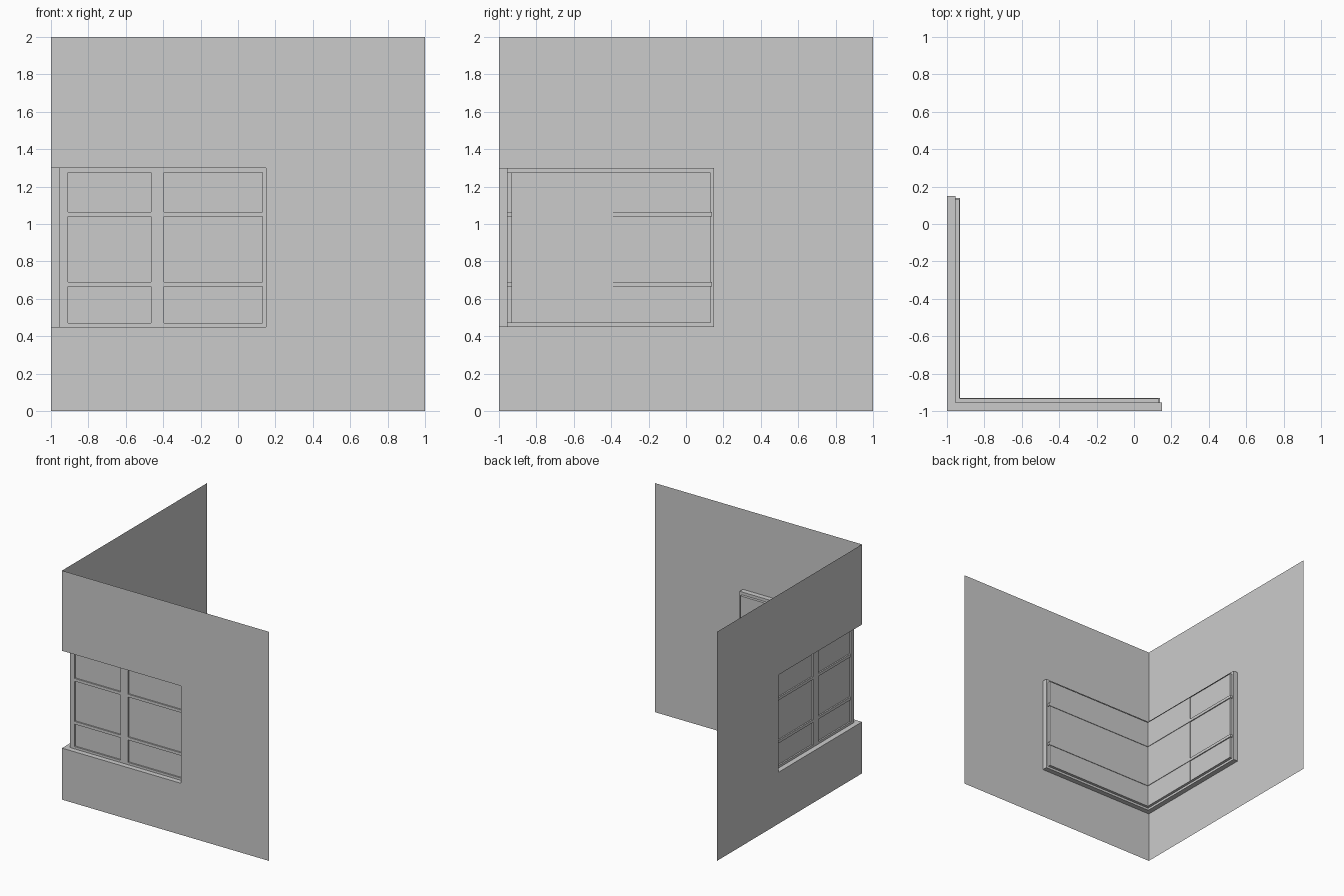
import bpy
import bmesh

cube = bpy.data.objects.get("Cube")
if cube:
    bpy.data.objects.remove(cube, do_unlink=True)

# One plain grey for every part
grey = bpy.data.materials.new("plain_grey")
grey.use_nodes = True
colour = (0.6, 0.6, 0.6, 1)
grey.diffuse_color = colour
bsdf = next(n for n in grey.node_tree.nodes if n.type == 'BSDF_PRINCIPLED')
bsdf.inputs["Base Color"].default_value = colour

# Main sizes: u runs along a wall, d is depth, z is height
CORNER, END = -1.0, 0.15
SILL, HEAD = 0.45, 1.30
FACE, GLASS, BACK = -0.955, -0.942, -0.932
IN_END, IN_SILL, IN_HEAD = 0.13, 0.47, 1.275


def place(side, u, d, z):
    """The side wing is the front wing mirrored across the corner diagonal."""
    return (d, u, z) if side else (u, d, z)


def finish(name, bm, side=False):
    if side:
        bmesh.ops.reverse_faces(bm, faces=bm.faces[:])
    mesh = bpy.data.meshes.new(name)
    bm.to_mesh(mesh)
    bm.free()
    mesh.materials.append(grey)
    obj = bpy.data.objects.new(name, mesh)
    bpy.context.collection.objects.link(obj)
    return obj


def box(name, side, u, d, z):
    bm = bmesh.new()
    bmesh.ops.create_cube(bm, size=1)
    for v in bm.verts:
        pick = [r[int(c > 0)] for r, c in zip((u, d, z), v.co)]
        v.co = place(side, *pick)
    return finish(name, bm, side)


def wall(name, side):
    """Thin sheet with a notch where the corner window sits."""
    bm = bmesh.new()
    outline = [(-1, 0), (1, 0), (1, 2), (-1, 2),
               (-1, HEAD), (END, HEAD), (END, SILL), (-1, SILL)]
    bm.faces.new([bm.verts.new(place(side, u, -1, z)) for u, z in outline])
    return finish(name, bm, side)


def reveal(name, side):
    """Sill, jamb and head lining, stepping in to the window frame."""
    bm = bmesh.new()
    rings = [(CORNER, END, SILL, HEAD, -1),
             (FACE, END, SILL, HEAD, FACE),
             (FACE, IN_END, IN_SILL, IN_HEAD, FACE),
             (BACK, IN_END, IN_SILL, IN_HEAD, BACK)]
    rows = []
    for u0, u1, z0, z1, d in rings:
        path = [(u0, z0), (u1, z0), (u1, z1), (u0, z1)]
        rows.append([bm.verts.new(place(side, u, d, z)) for u, z in path])
    for a, b in zip(rows, rows[1:]):
        for i in range(3):
            bm.faces.new((a[i], a[i + 1], b[i + 1], b[i]))
    return finish(name, bm, side)


for side, label in ((False, "front"), (True, "side")):
    wall(label + "_wall", side)
    reveal(label + "_reveal", side)
    height = (IN_SILL, IN_HEAD)

    # Uprights on the outer face of the glass
    box(label + "_corner_post", side, (FACE, -0.91), (FACE, GLASS), height)
    box(label + "_mullion", side, (-0.465, -0.395), (FACE, GLASS), height)

    # Cross bars pass through the glass and overlap the jamb
    for part, z in (("lower", 0.665), ("upper", 1.04)):
        box(f"{label}_{part}_crossbar", side, (FACE, 0.14),
            (FACE + 0.001, BACK + 0.002), (z, z + 0.025))

    # Panes; the outer one on the side wing is set back a little
    step = 0.004 if side else 0
    box(label + "_corner_pane", side, (GLASS, -0.39), (GLASS, -0.935), height)
    box(label + "_end_pane", side, (-0.39, IN_END), (GLASS, -0.935 - step), height)
